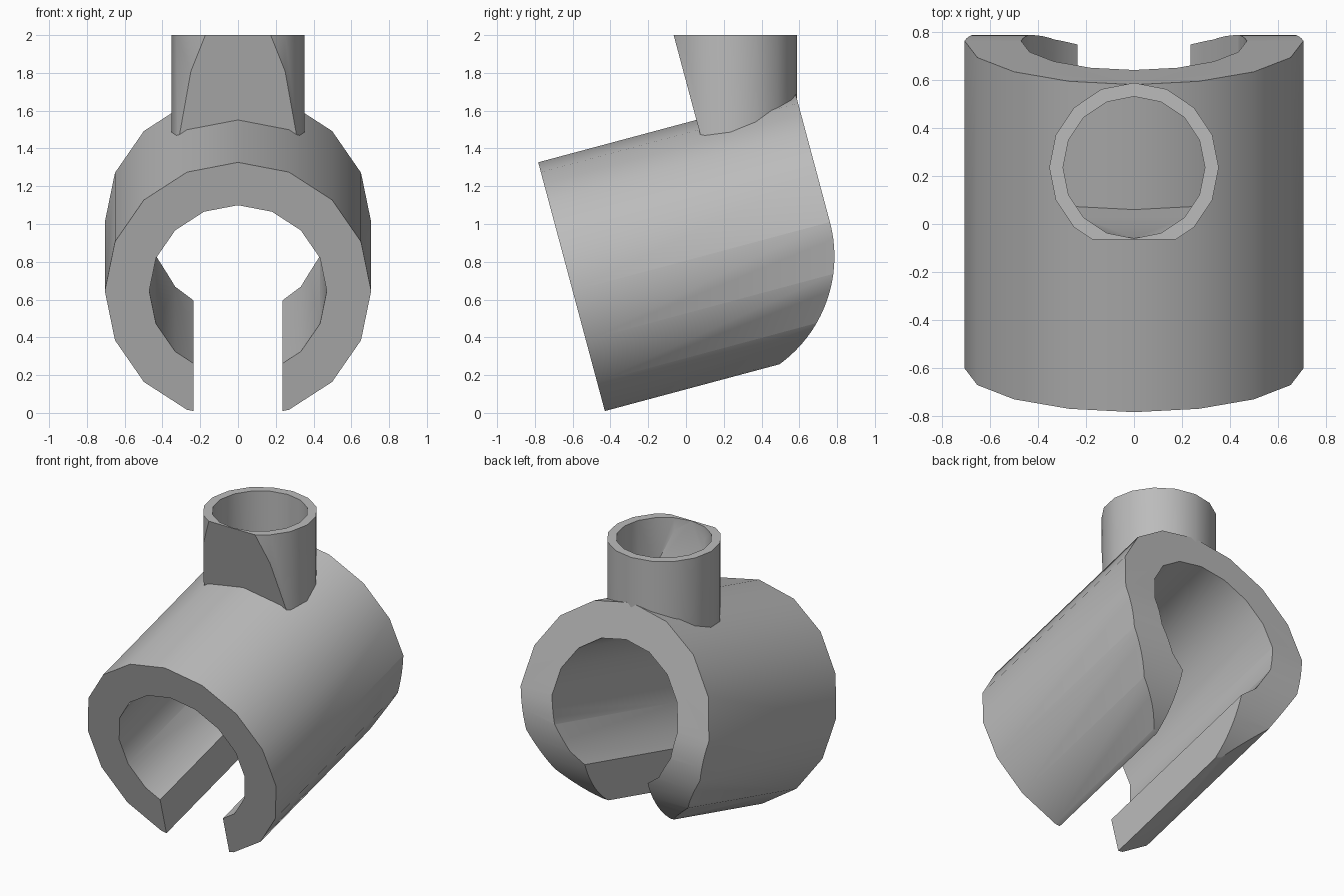
import bpy, bmesh, math
from mathutils import Matrix, Vector

cube = bpy.data.objects.get("Cube")
if cube:
    bpy.data.objects.remove(cube, do_unlink=True)

R = 0.705            # sleeve radius; the other sizes follow from it
BORE = R * 2 / 3
SLOT = R / 3
SIDES = 16
CENTRE = Vector((0, 0.081, 0.828))
TILT = Matrix.Rotation(math.radians(15), 4, 'X')
AXIS = TILT @ Vector((0, 1, 0))
UP = TILT @ Vector((0, 0, 1))
TUBE_Y = 0.235

grey = bpy.data.materials.new("plain grey")
grey.use_nodes = True
colour = (0.5, 0.5, 0.5, 1)
grey.diffuse_color = colour
grey.node_tree.nodes["Principled BSDF"].inputs["Base Color"].default_value = colour


def finish(bm, name):
    bmesh.ops.recalc_face_normals(bm, faces=bm.faces)
    mesh = bpy.data.meshes.new(name)
    bm.to_mesh(mesh)
    bm.free()
    mesh.materials.append(grey)
    obj = bpy.data.objects.new(name, mesh)
    bpy.context.collection.objects.link(obj)
    return obj


def prism(name, radius, length, matrix, clips=()):
    """Sixteen-sided solid; each clip (point, normal) removes the normal's side."""
    bm = bmesh.new()
    bmesh.ops.create_cone(bm, cap_ends=True, segments=SIDES, radius1=radius,
                          radius2=radius, depth=length, matrix=matrix)
    for point, normal in clips:
        geom = bm.verts[:] + bm.edges[:] + bm.faces[:]
        cut = bmesh.ops.bisect_plane(bm, geom=geom, plane_co=point,
                                     plane_no=normal, clear_outer=True)
        edges = [e for e in cut["geom_cut"] if isinstance(e, bmesh.types.BMEdge)]
        bmesh.ops.edgeloop_fill(bm, edges=edges)
    return finish(bm, name)


def extrude_x(name, profile, half):
    """Extrude a (y, z) outline across x."""
    bm = bmesh.new()
    face = bm.faces.new([bm.verts.new((-half, y, z)) for y, z in profile])
    new = bmesh.ops.extrude_face_region(bm, geom=[face])["geom"]
    verts = [v for v in new if isinstance(v, bmesh.types.BMVert)]
    bmesh.ops.translate(bm, verts=verts, vec=(2 * half, 0, 0))
    return finish(bm, name)


def boolean(obj, cutter, operation):
    cutter.hide_render = True
    mod = obj.modifiers.new("cut", 'BOOLEAN')
    mod.operation, mod.object, mod.solver = operation, cutter, 'EXACT'
    bpy.context.view_layer.objects.active = obj
    bpy.ops.object.modifier_apply(modifier=mod.name)
    bpy.data.objects.remove(cutter, do_unlink=True)


# Slotted sleeve, built along y around the origin and then tilted
along_y = Matrix.Rotation(math.pi / 2, 4, 'X')
sleeve = prism("slotted_sleeve", R, 2 * R + 0.4, along_y)
boolean(sleeve, prism("bore_cutter", BORE, 3, along_y), 'DIFFERENCE')
slot = [(-2, 0), (2, 0), (2, -1), (-2, -1)]
boolean(sleeve, extrude_x("slot_cutter", slot, SLOT), 'DIFFERENCE')

# Square front end, back end rounded off below the axis
arc = [(R * math.cos(math.pi / 2 * i / 24), -R * math.sin(math.pi / 2 * i / 24))
       for i in range(25)]
outline = [(-R, 1), (R, 1)] + arc + [(0, -1), (-R, -1)]
boolean(sleeve, extrude_x("end_cutter", outline, 1), 'INTERSECT')
sleeve.data.transform(Matrix.Translation(CENTRE) @ TILT)


# Upright tube with a slanted flat front, its foot sunk into the sleeve wall
def front_clip(a):
    return (CENTRE + AXIS * a, -AXIS)


tube = prism("upright_tube", R / 2, 1, Matrix.Translation((0, TUBE_Y, 1.5)),
             [front_clip(0.162), (CENTRE + UP * 0.55, -UP)])
boolean(tube, prism("tube_bore_cutter", 0.295, 1.5, Matrix.Translation((0, TUBE_Y, 1.5)),
                    [front_clip(0.167)]), 'DIFFERENCE')

# Smooth shading with sharp rims
bpy.ops.object.select_all(action='DESELECT')
for obj in (sleeve, tube):
    obj.select_set(True)
bpy.context.view_layer.objects.active = sleeve
bpy.ops.object.shade_smooth_by_angle(angle=math.radians(30))
